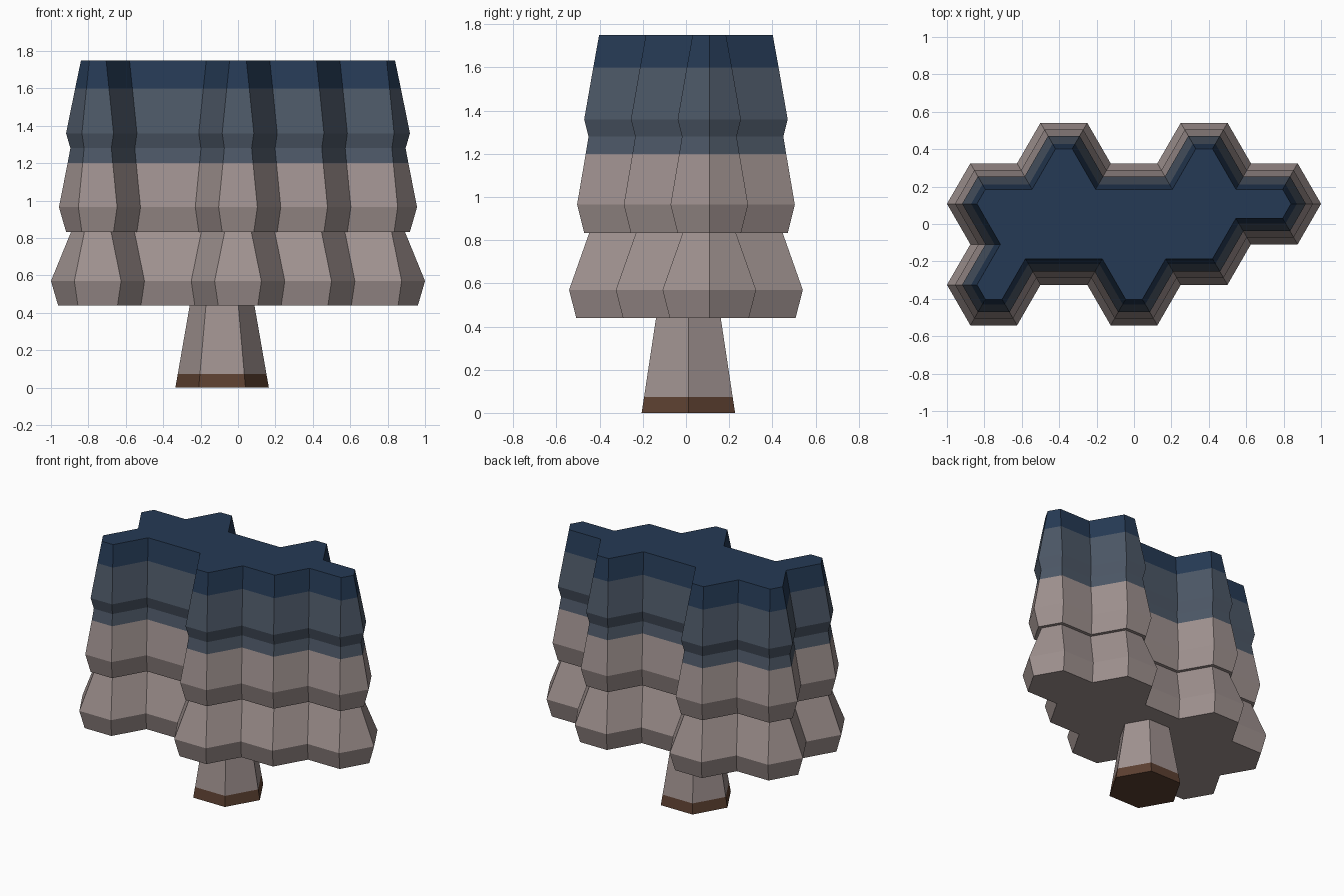
import bpy, bmesh, math
from mathutils import Vector

cube = bpy.data.objects.get("Cube")
if cube:
    bpy.data.objects.remove(cube, do_unlink=True)


def material(name, rgb):
    m = bpy.data.materials.new(name)
    m.use_nodes = True
    m.diffuse_color = (*rgb, 1)
    m.node_tree.nodes["Principled BSDF"].inputs["Base Color"].default_value = (*rgb, 1)
    return m


bark = material("pale_bark", (0.35, 0.287, 0.278))
slate = material("slate_blue", (0.073, 0.096, 0.133))
navy = material("deep_navy", (0.0185, 0.042, 0.09))
brown = material("earth_brown", (0.107, 0.051, 0.03))


def loft(name, rings, mats, pick):
    """Closed flat-shaded loft; pick(z) gives the material slot by height."""
    bm = bmesh.new()
    loops = [[bm.verts.new(p) for p in ring] for ring in rings]
    n = len(loops[0])
    for a, b in zip(loops, loops[1:]):
        for i in range(n):
            j = (i + 1) % n
            bm.faces.new((a[i], a[j], b[j], b[i]))
    bm.faces.new(loops[0])
    bm.faces.new(loops[-1])
    bmesh.ops.recalc_face_normals(bm, faces=bm.faces)
    for f in bm.faces:
        f.material_index = pick(f.calc_center_median().z)
    me = bpy.data.meshes.new(name)
    bm.to_mesh(me)
    bm.free()
    for m in mats:
        me.materials.append(m)
    ob = bpy.data.objects.new(name, me)
    bpy.context.collection.objects.link(ob)
    return ob


# Canopy outline: equal edges walked clockwise over a hexagon grid
EDGE = 0.25
TURNS = "RLLRRLRRRLRLRRLLRRRLRRLR"
outline = []  # corner position and its inward mitre direction
pos, heading, previous = Vector((-0.5, 0.541)), 0, 60


def inward(deg):
    a = math.radians(deg - 90)
    return Vector((math.cos(a), math.sin(a)))


for turn in TURNS:
    outline.append((pos.copy(), (inward(previous) + inward(heading)) / 1.5))
    a = math.radians(heading)
    pos += EDGE * Vector((math.cos(a), math.sin(a)))
    previous = heading
    heading += -60 if turn == "R" else 60

# Canopy: height and inset of each ring, with a ledge between the tiers
PROFILE = [(0.44, 0.033), (0.57, 0), (0.833, 0.093), (0.833, 0.07),
           (0.965, 0.037), (1.2, 0.077), (1.28, 0.09), (1.36, 0.07),
           (1.6, 0.112), (1.75, 0.139)]
loft("canopy",
     [[(*(p + m * d), z) for p, m in outline] for z, d in PROFILE],
     [bark, slate, navy],
     lambda z: 0 if z < 1.2 else 1 if z < 1.6 else 2)


# Stem: tapered hexagonal post with a dark foot
def hexagon(z, r):
    return [(-0.085 + r * math.cos(k * math.pi / 3),
             0.011 + r * math.sin(k * math.pi / 3), z) for k in range(6)]


loft("stem", [hexagon(0, 0.25), hexagon(0.073, 0.237), hexagon(0.44, 0.173)],
     [brown, bark], lambda z: 0 if z < 0.073 else 1)
